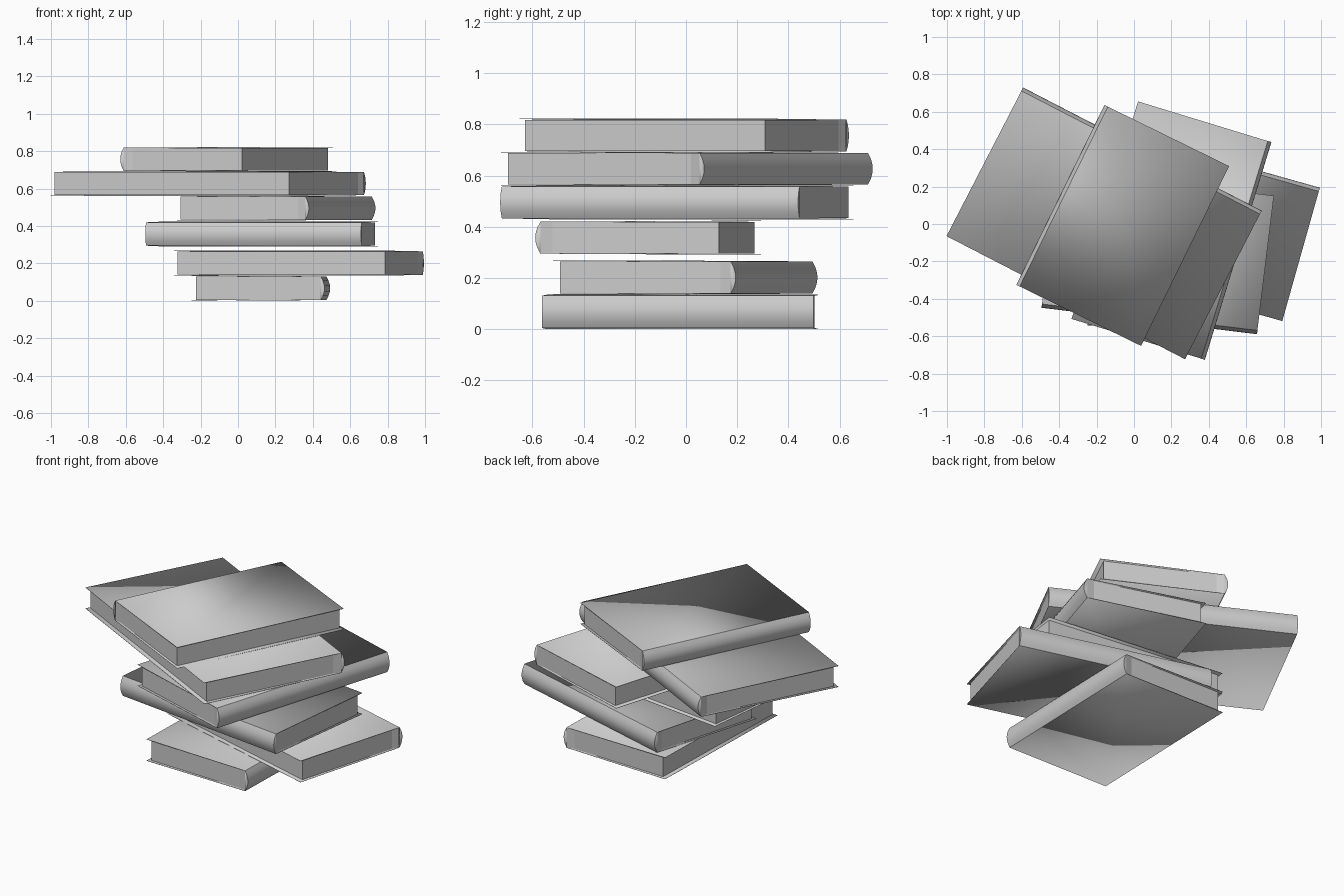
import bpy, bmesh
from math import radians

if "Cube" in bpy.data.objects:
    bpy.data.objects.remove(bpy.data.objects["Cube"])

BULGE = 0.02      # how far the rounded spine stands out
END_INSET = 0.013   # page block set back at head and tail
FORE_INSET = 0.024  # page block set back at the fore edge
FLARE = 0.004     # covers spread slightly toward the fore edge


def add_object(name, bm, location, yaw):
    bmesh.ops.recalc_face_normals(bm, faces=bm.faces[:])
    mesh = bpy.data.meshes.new(name)
    bm.to_mesh(mesh)
    bm.free()
    obj = bpy.data.objects.new(name, mesh)
    bpy.context.collection.objects.link(obj)
    obj.location = location
    obj.rotation_euler.z = radians(yaw)
    return obj


def book(name, cx, cy, z, height, length, width, yaw):
    """Local frame: spine faces +x, length runs along y."""
    fore, spine, half = -width / 2, width / 2 - BULGE, length / 2
    location = (cx, cy, z)

    # Case: C-shaped profile swept along the book, with closed spine ends
    curve = [(0.0, FLARE), (0.6, 0.2 * height), (0.93, 0.37 * height), (1.0, 0.5 * height),
             (0.93, 0.63 * height), (0.6, 0.8 * height), (0.0, height - FLARE)]
    profile = [(fore, 0)] + [(spine + t * BULGE, h) for t, h in curve] + [(fore, height)]
    bm = bmesh.new()
    rows = [[bm.verts.new((x, y, h)) for x, h in profile] for y in (-half, half)]
    for i in range(len(profile) - 1):
        bm.faces.new((rows[0][i], rows[1][i], rows[1][i + 1], rows[0][i + 1]))
    for row in rows:
        bm.faces.new(row[1:-1])
    case = add_object(name + "_cover", bm, location, yaw)
    solid = case.modifiers.new("board", 'SOLIDIFY')
    solid.thickness = 0.002
    solid.offset = 0
    bpy.ops.object.select_all(action='DESELECT')
    case.select_set(True)
    bpy.context.view_layer.objects.active = case
    bpy.ops.object.shade_smooth_by_angle(angle=radians(40))

    # Page block: inset from the boards, flaring out to meet the spine
    x0, x1, y0 = fore + FORE_INSET, spine - 0.045, half - END_INSET
    side = [(x0, y0), (x1, y0), (spine, half - 0.002)]
    outline = side + [(x, -y) for x, y in reversed(side)]
    bm = bmesh.new()
    face = bm.faces.new([bm.verts.new((x, y, FLARE)) for x, y in outline])
    out = bmesh.ops.extrude_face_region(bm, geom=[face])
    top = [v for v in out["geom"] if isinstance(v, bmesh.types.BMVert)]
    bmesh.ops.translate(bm, verts=top, vec=(0, 0, height - 2 * FLARE))
    add_object(name + "_pages", bm, location, yaw)


# The stack from bottom to top: x, y, z, height, length, width, yaw
stack = [
    (0.122, -0.023, 0.001, 0.133, 1.06, 0.71, -1.6),
    (0.325, -0.003, 0.136, 0.132, 1.18, 0.74, 74.3),
    (0.127, -0.148, 0.292, 0.131, 1.16, 0.745, -97.0),
    (0.200, -0.035, 0.430, 0.131, 1.216, 0.745, -17.0),
    (-0.160, 0.003, 0.562, 0.130, 1.435, 0.893, 62.7),
    (-0.060, -0.008, 0.692, 0.130, 1.07, 0.742, 153.9),
]
for n, spec in enumerate(stack, 1):
    book(f"book_{n}", *spec)
